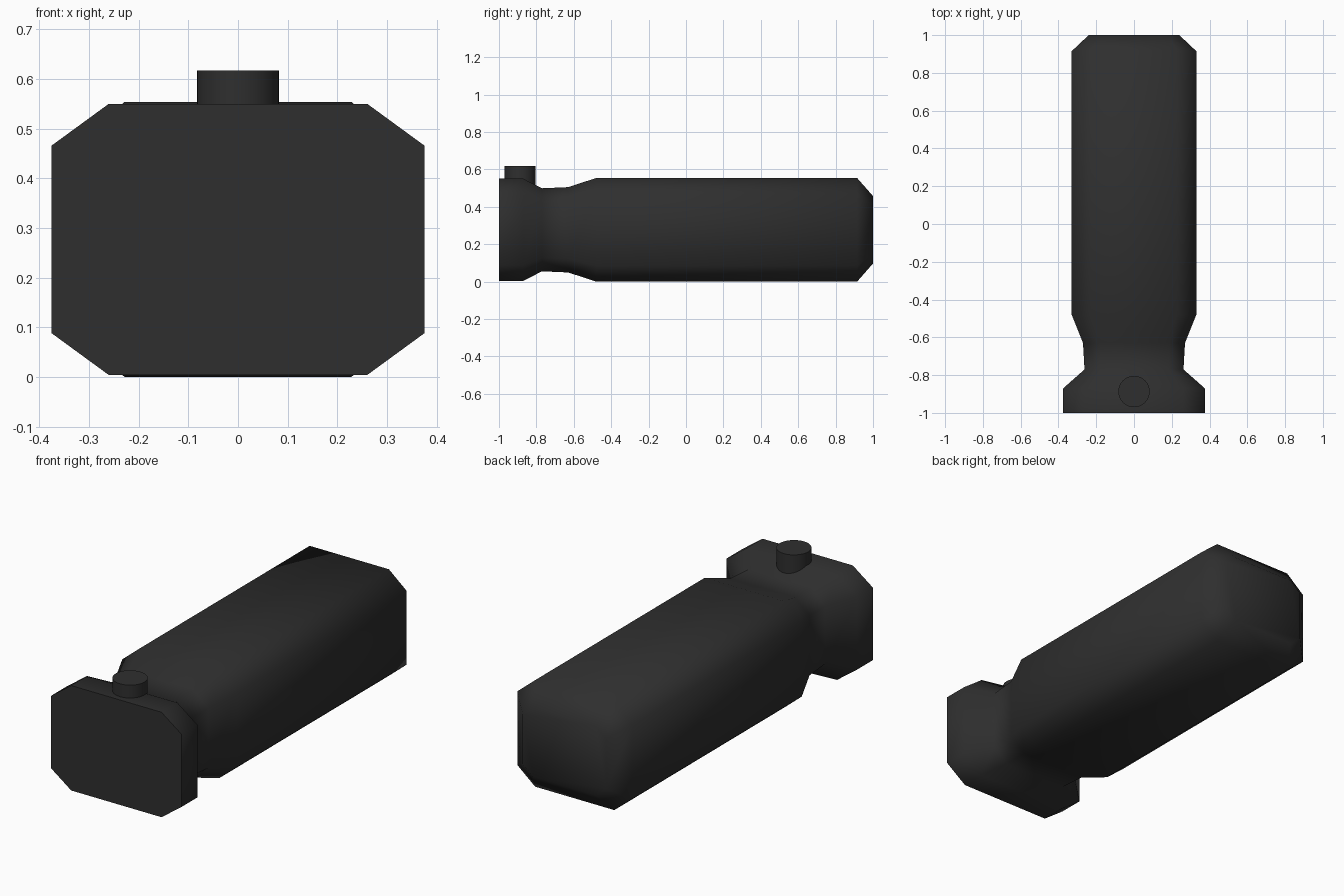
import bpy, bmesh, math

if "Cube" in bpy.data.objects:
    bpy.data.objects.remove(bpy.data.objects["Cube"])

mat = bpy.data.materials.new("charcoal")
mat.diffuse_color = (0.028, 0.028, 0.028, 1)
mat.use_nodes = True
mat.node_tree.nodes["Principled BSDF"].inputs["Base Color"].default_value = mat.diffuse_color


def finish(obj, angle):
    obj.data.materials.append(mat)
    bpy.ops.object.select_all(action='DESELECT')
    obj.select_set(True)
    bpy.context.view_layer.objects.active = obj
    bpy.ops.object.shade_smooth_by_angle(angle=math.radians(angle))


# Handle body: octagonal cross-sections lofted along y
# y, half width, half width of flat top, half height, half height of flat side
MID_Z = 0.277
sections = [
    (-1.00, 0.375, 0.260, 0.273, 0.189),
    (-0.87, 0.375, 0.260, 0.273, 0.189),
    (-0.77, 0.262, 0.182, 0.222, 0.150),
    (-0.63, 0.270, 0.186, 0.228, 0.155),
    (-0.48, 0.330, 0.228, 0.277, 0.192),
    (0.915, 0.330, 0.228, 0.277, 0.192),
    (1.00, 0.240, 0.180, 0.180, 0.130),
]
bm = bmesh.new()
rings = []
for y, w, wf, h, hf in sections:
    pts = [(w, -hf), (w, hf), (wf, h), (-wf, h),
           (-w, hf), (-w, -hf), (-wf, -h), (wf, -h)]
    rings.append([bm.verts.new((x, y, MID_Z + z)) for x, z in pts])
for a, b in zip(rings, rings[1:]):
    for i in range(8):
        j = (i + 1) % 8
        bm.faces.new((a[i], a[j], b[j], b[i]))
bm.faces.new(rings[0])
bm.faces.new(rings[-1])
bmesh.ops.recalc_face_normals(bm, faces=bm.faces)
mesh = bpy.data.meshes.new("handle_body")
bm.to_mesh(mesh)
bm.free()
body = bpy.data.objects.new("handle_body", mesh)
bpy.context.collection.objects.link(body)
finish(body, 60)

# Round push button on top of the front collar
bpy.ops.mesh.primitive_cylinder_add(vertices=32, radius=0.083, depth=0.137,
                                    location=(0, -0.887, 0.617 - 0.0685))
button = bpy.context.object
button.name = "push_button"
finish(button, 40)
